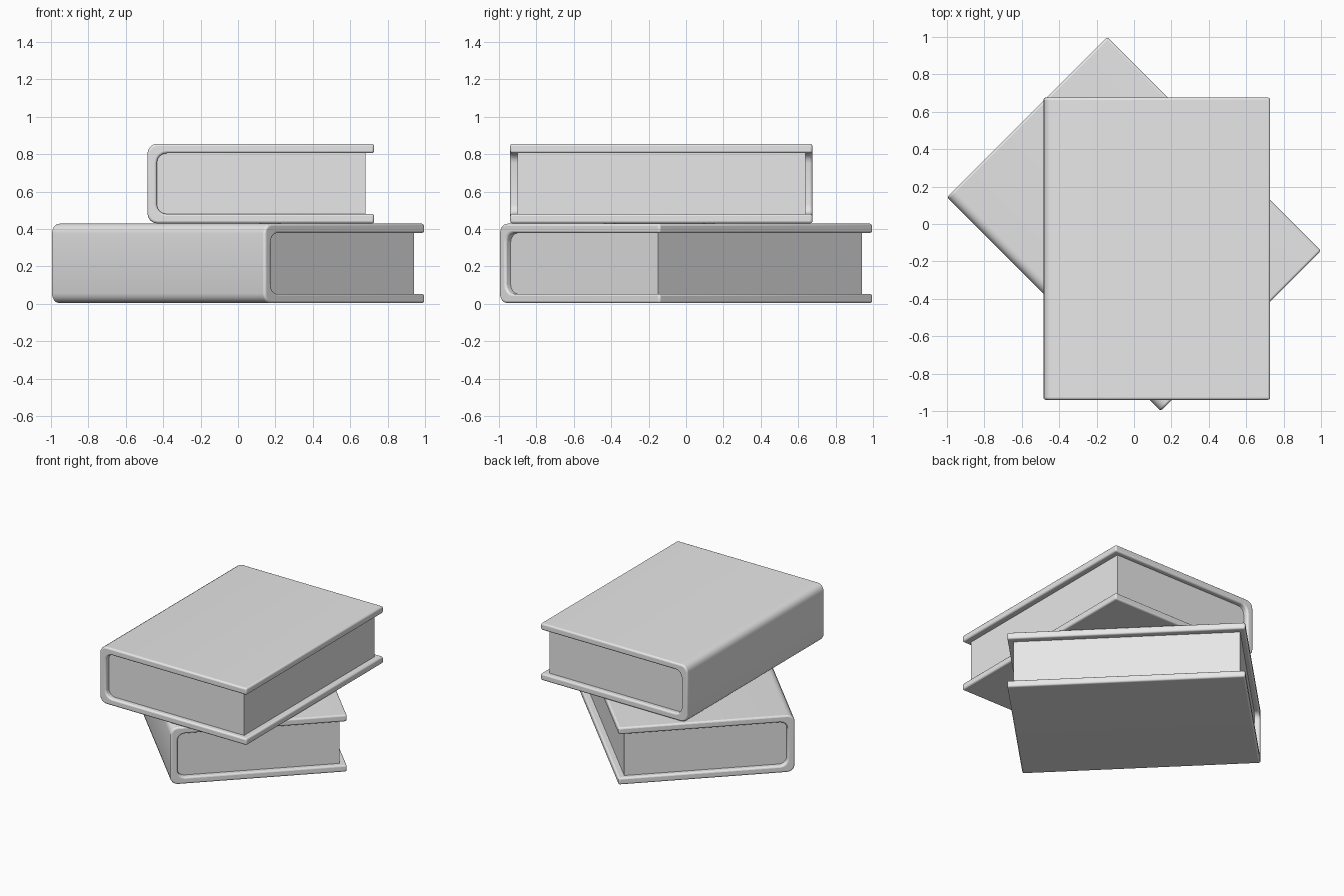
import bpy, bmesh, math
from mathutils import Matrix

# Remove the default cube
cube = bpy.data.objects.get("Cube")
if cube:
    bpy.data.objects.remove(cube, do_unlink=True)

grey = bpy.data.materials.new("plain grey")
grey.use_nodes = True
tone = (0.8, 0.8, 0.8, 1)
grey.diffuse_color = tone
grey.node_tree.nodes["Principled BSDF"].inputs["Base Color"].default_value = tone

WIDTH, LENGTH, HEIGHT = 1.212, 1.616, 0.425
BOARD = 0.05       # cover thickness
ROUND = 0.052      # corner radius at the spine


def corner(x, z, radius, start, steps=4):
    """Quarter arc, counter-clockwise from the start angle."""
    return [(x + radius * math.cos(a), z + radius * math.sin(a))
            for a in (start + i * math.pi / 2 / steps for i in range(steps + 1))]


def spine_outline(inset, right):
    """Block outline with two rounded corners on the spine side."""
    left = -WIDTH / 2 + inset
    top = HEIGHT / 2 - inset
    x, z = left + ROUND, top - ROUND
    return ([(right, top)] + corner(x, z, ROUND, math.pi / 2)
            + corner(x, -z, ROUND, math.pi) + [(right, -top)])


def extrude_profile(name, profile, length, place, bevel=0):
    """Extrude an x-z profile along y, centred, then place it."""
    bm = bmesh.new()
    face = bm.faces.new([bm.verts.new((x, -length / 2, z)) for x, z in profile])
    out = bmesh.ops.extrude_face_region(bm, geom=[face])
    moved = [v for v in out["geom"] if isinstance(v, bmesh.types.BMVert)]
    bmesh.ops.translate(bm, verts=moved, vec=(0, length, 0))
    bmesh.ops.recalc_face_normals(bm, faces=bm.faces)
    mesh = bpy.data.meshes.new(name)
    bm.to_mesh(mesh)
    bm.free()
    mesh.materials.append(grey)
    obj = bpy.data.objects.new(name, mesh)
    bpy.context.collection.objects.link(obj)
    obj.matrix_world = place
    if bevel:
        mod = obj.modifiers.new("soft edges", "BEVEL")
        mod.width = bevel
        mod.segments = 3
        mod.limit_method = "ANGLE"
        mod.angle_limit = math.radians(40)
    bpy.ops.object.select_all(action="DESELECT")
    obj.select_set(True)
    bpy.context.view_layer.objects.active = obj
    bpy.ops.object.shade_smooth_by_angle(angle=math.radians(35))


def book(name, x, y, z, turn):
    place = Matrix.Translation((x, y, z + HEIGHT / 2)) @ Matrix.Rotation(turn, 4, "Z")
    # Wrapped cover: outer outline joined to the reversed inner one
    edge = WIDTH / 2
    cover = spine_outline(0, edge) + spine_outline(BOARD, edge)[::-1]
    extrude_profile(name + "_cover", cover, LENGTH, place, 0.012)
    # Page block, set back from the cover on three sides
    pages = spine_outline(BOARD - 0.002, edge - 0.046)
    extrude_profile(name + "_pages", pages, LENGTH - 0.076, place)


book("lower_book", 0, 0, 0.003, math.radians(45))
book("upper_book", 0.122, -0.132, 0.43, 0)
